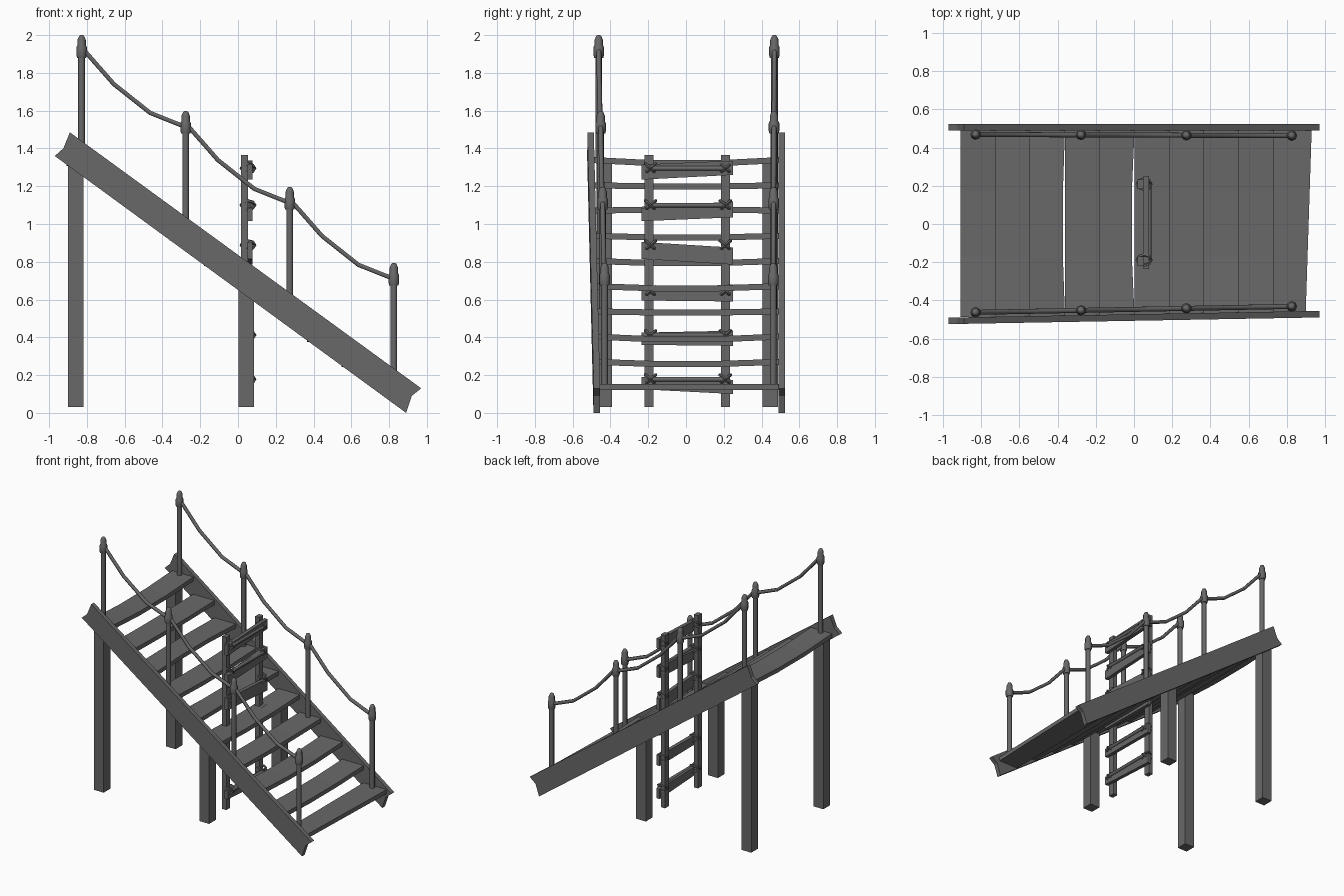
import bpy, bmesh, math
from mathutils import Vector, Matrix

if "Cube" in bpy.data.objects:
    bpy.data.objects.remove(bpy.data.objects["Cube"])

dark = bpy.data.materials.new("dark_grey")
dark.diffuse_color = (0.14, 0.14, 0.14, 1)
dark.use_nodes = True
dark.node_tree.nodes["Principled BSDF"].inputs["Base Color"].default_value = dark.diffuse_color


def make(name, verts, faces, smooth=False):
    bm = bmesh.new()
    vs = [bm.verts.new(v) for v in verts]
    for f in faces:
        bm.faces.new([vs[i] for i in f])
    bmesh.ops.recalc_face_normals(bm, faces=bm.faces)
    me = bpy.data.meshes.new(name)
    bm.to_mesh(me)
    bm.free()
    me.materials.append(dark)
    ob = bpy.data.objects.new(name, me)
    bpy.context.collection.objects.link(ob)
    if smooth:
        bpy.ops.object.select_all(action='DESELECT')
        ob.select_set(True)
        bpy.context.view_layer.objects.active = ob
        bpy.ops.object.shade_smooth_by_angle(angle=math.radians(65))
    return ob


def loft(name, rings, smooth=False):
    """Skin a list of equal-length closed rings and cap both ends."""
    n = len(rings[0])
    faces = [[k * n + i, k * n + (i + 1) % n, (k + 1) * n + (i + 1) % n, (k + 1) * n + i]
             for k in range(len(rings) - 1) for i in range(n)]
    faces += [list(range(n)), [(len(rings) - 1) * n + i for i in range(n)]]
    return make(name, [v for r in rings for v in r], faces, smooth)


def box(name, x0, x1, y0, y1, z0, z1):
    return loft(name, [[(x0, y0, z), (x1, y0, z), (x1, y1, z), (x0, y1, z)] for z in (z0, z1)])


def turned(name, x, y, profile, n=8):
    return loft(name, [[(x + r * math.cos(2 * math.pi * i / n), y + r * math.sin(2 * math.pi * i / n), z)
                        for i in range(n)] for r, z in profile], True)


def tube(name, pts, r, n=6):
    pts = [Vector(p) for p in pts]
    rings = []
    for k, p in enumerate(pts):
        t = (pts[min(k + 1, len(pts) - 1)] - pts[max(k - 1, 0)]).normalized()
        u = t.cross(Vector((0, 0, 1))).normalized()
        w = u.cross(t)
        rings.append([p + r * (math.cos(2 * math.pi * i / n) * u + math.sin(2 * math.pi * i / n) * w)
                      for i in range(n)])
    return loft(name, rings, True)


def torus(name, centre, rot, R, r, n=8, m=5):
    verts, faces = [], []
    for i in range(n):
        a = 2 * math.pi * i / n
        for j in range(m):
            b = 2 * math.pi * j / m
            d = R + r * math.cos(b)
            verts.append(Vector(centre) + rot @ Vector((d * math.cos(a), d * math.sin(a), r * math.sin(b))))
            i2, j2 = (i + 1) % n, (j + 1) % m
            faces.append([i * m + j, i2 * m + j, i2 * m + j2, i * m + j2])
    return make(name, verts, faces, True)


# Sloping side boards with notched ends; the front one runs slightly askew
outline = [(-0.89, 1.485), (-0.925, 1.40), (-0.97, 1.36), (0.89, 0.0), (0.92, 0.09), (0.97, 0.13)]
for name, y0, skew in (("front_stringer", -0.506, 0.018), ("back_stringer", 0.49, 0.0)):
    loft(name, [[(x, y0 + d + skew * x, z) for x, z in outline] for d in (0, 0.034)])

# Treads: worn planks with a slight sag and uneven edges
sag = [-0.018, -0.006, 0.006, -0.01, -0.012, -0.012, -0.006, -0.015, -0.012, 0.0]
bow = [0.0, 0.0, 0.012, 0.0, 0.016, 0.0, 0.0, 0.0, 0.0, 0.0]
for i in range(10):
    x0 = -0.908 + 0.182 * i
    x1 = x0 + 0.183
    z = 1.338 - 0.1335 * i
    taper = 0.016 if i == 9 else 0.0
    rings = []
    for y, s in ((-0.485, 0), (-0.17, 0.9), (0.17, 0.9), (0.495, 0)):
        zz = z + sag[i] * s
        e = x1 - bow[i] * s + taper * y / 0.49
        rings.append([(x0, y, zz - 0.016), (e, y, zz - 0.016), (e, y, zz + 0.016), (x0, y, zz + 0.016)])
    loft(f"tread_{i + 1}", rings)

# Square support legs
for label, x, top in (("upper", -0.90, 1.325), ("middle", 0.002, 0.66)):
    box(f"{label}_front_leg", x, x + 0.083, -0.475, -0.392, 0.03, top)
    box(f"{label}_back_leg", x, x + 0.083, 0.405, 0.488, 0.03, top)

# Railing posts with collars and tips, joined by sagging ropes
for side, ya, yb in (("front", -0.462, -0.431), ("back", 0.468, 0.462)):
    heads = []
    for k in range(4):
        x = -0.828 + 0.551 * k
        y = ya + (yb - ya) * k / 3
        t = 2.0 - 0.402 * k
        profile = [(0.018, t - 0.67), (0.018, t - 0.12), (0.024, t - 0.12), (0.028, t - 0.105),
                   (0.028, t - 0.065), (0.022, t - 0.052), (0.022, t - 0.025), (0.013, t - 0.004), (0.006, t)]
        turned(f"{side}_rail_post_{k + 1}", x, y, profile)
        heads.append(Vector((x, y, t - 0.075)))
    for k in range(3):
        a, b = heads[k], heads[k + 1]
        pts = [a.lerp(b, f) + Vector((0, 0, d))
               for f, d in ((0, 0.01), (0.31, -0.06), (0.66, -0.072), (1, -0.01))]
        tube(f"{side}_rail_rope_{k + 1}", pts, 0.013)

# Ladder poles
for label, y in (("front", -0.195), ("back", 0.208)):
    box(f"ladder_{label}_pole", 0.017, 0.053, y - 0.024, y + 0.024, 0.03, 1.365)

# Crooked ladder boards: (front low, front high, back low, back high), lashed to the poles
boards = [(1.235, 1.315, 1.26, 1.335), (1.015, 1.085, 1.035, 1.12), (0.815, 0.905, 0.785, 0.875),
          (0.595, 0.655, 0.59, 0.68), (0.36, 0.425, 0.355, 0.435), (0.125, 0.19, 0.10, 0.175)]
knots = [1.295, 1.10, 0.888, 0.645, 0.412, 0.178]
for i, (a, b, c, d) in enumerate(boards):
    rings = []
    for y, lo, hi in ((-0.235, a, b), (0.25, c, d)):
        rings.append([(0.05, y, lo), (0.078, y, lo), (0.078, y, hi), (0.05, y, hi)])
    loft(f"ladder_rung_{i + 1}", rings)
    z = knots[i]
    if i in (0, 1, 4, 5):
        tube(f"ladder_tie_{i + 1}", [(0.078, -0.2, z), (0.078, 0.21, z)], 0.014)
    for label, y in (("front", -0.188), ("back", 0.208)):
        for s in (-1, 1):
            rot = Matrix.Rotation(s * math.radians(40), 3, 'X')
            torus(f"ladder_{label}_lashing_{i + 1}", (0.053, y, z), rot, 0.036, 0.009)
